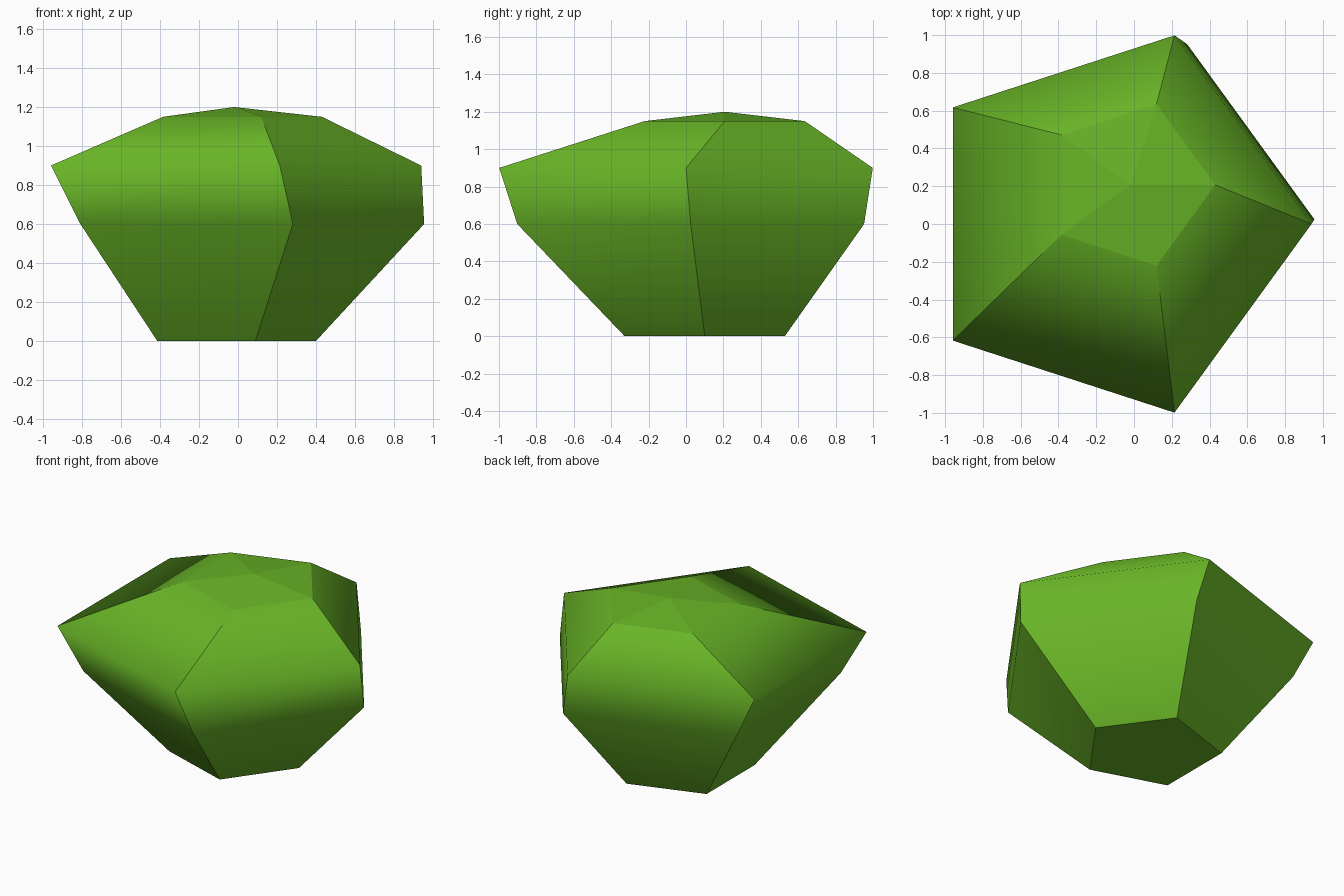
import bpy, bmesh, math

if "Cube" in bpy.data.objects:
    bpy.data.objects.remove(bpy.data.objects["Cube"])

# Pentagonal rings of the gem: height, centre x, centre y, radius
RINGS = [(0.0, -0.05, 0.10, 0.45),
         (0.6, -0.02, 0.025, 0.975),
         (0.9, -0.11, 0.0, 1.05),
         (1.15, -0.02, 0.207, 0.45)]
APEX = (-0.02, 0.207, 1.2)
SIDES = 5

bm = bmesh.new()
rings = []
for z, cx, cy, r in RINGS:
    rings.append([bm.verts.new((cx + r * math.cos(math.tau * i / SIDES),
                                cy + r * math.sin(math.tau * i / SIDES), z))
                  for i in range(SIDES)])
apex = bm.verts.new(APEX)

# Flat underside, side panels and shallow top cap
bm.faces.new(rings[0][::-1])
for i in range(SIDES):
    j = (i + 1) % SIDES
    for lo, hi in zip(rings, rings[1:]):
        bm.faces.new((lo[i], lo[j], hi[j], hi[i])).smooth = True
    bm.faces.new((rings[-1][i], rings[-1][j], apex))

# Each panel is smooth from bottom to top, with sharp corners between panels
for lo, hi in zip(rings, rings[1:]):
    for a, b in zip(lo, hi):
        bm.edges.get((a, b)).smooth = False
for ring in (rings[0], rings[-1]):
    for i in range(SIDES):
        bm.edges.get((ring[i], ring[(i + 1) % SIDES])).smooth = False

bm.normal_update()
mesh = bpy.data.meshes.new("faceted_rock")
bm.to_mesh(mesh)
bm.free()

# Single green colour
green = bpy.data.materials.new("leaf green")
green.diffuse_color = (0.14, 0.46, 0.02, 1)
green.use_nodes = True
green.node_tree.nodes["Principled BSDF"].inputs["Base Color"].default_value = green.diffuse_color
mesh.materials.append(green)
rock = bpy.data.objects.new("faceted_rock", mesh)
bpy.context.collection.objects.link(rock)
